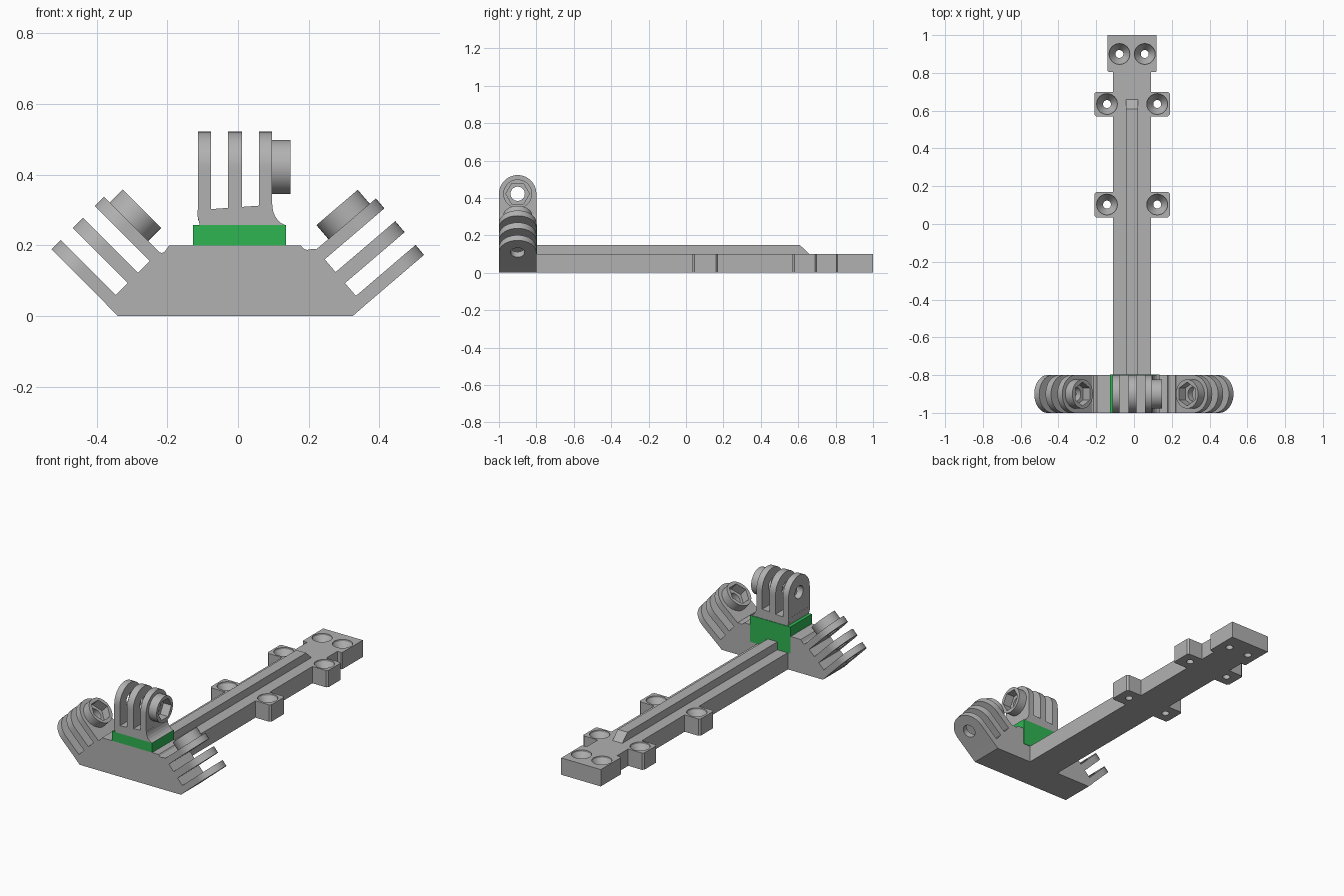
import bpy, bmesh, math
from mathutils import Matrix, Vector

if "Cube" in bpy.data.objects:
    bpy.data.objects.remove(bpy.data.objects["Cube"])


def material(name, rgb):
    m = bpy.data.materials.new(name)
    m.diffuse_color = (*rgb, 1)
    m.use_nodes = True
    m.node_tree.nodes["Principled BSDF"].inputs["Base Color"].default_value = m.diffuse_color
    return m


GREY = material("grey plastic", (0.44, 0.44, 0.44))
GREEN = material("green plastic", (0.028, 0.46, 0.085))


def finish(name, bm, mat):
    bmesh.ops.recalc_face_normals(bm, faces=bm.faces)
    me = bpy.data.meshes.new(name)
    bm.to_mesh(me)
    bm.free()
    me.materials.append(mat)
    ob = bpy.data.objects.new(name, me)
    bpy.context.collection.objects.link(ob)
    return ob


def prism(name, points, offset, mat=GREY):
    """Extrude a closed 3D outline along a vector."""
    bm = bmesh.new()
    face = bm.faces.new([bm.verts.new(p) for p in points])
    top = bmesh.ops.extrude_face_region(bm, geom=[face])["geom"]
    bmesh.ops.translate(bm, vec=Vector(offset),
                        verts=[v for v in top if isinstance(v, bmesh.types.BMVert)])
    return finish(name, bm, mat)


def front_prism(name, xz, mat=GREY, y0=-1.0, y1=-0.8):
    return prism(name, [(x, y0, z) for x, z in xz], (0, y1 - y0, 0), mat)


def smooth(ob):
    bpy.ops.object.select_all(action="DESELECT")
    ob.select_set(True)
    bpy.context.view_layer.objects.active = ob
    bpy.ops.object.shade_smooth_by_angle(angle=math.radians(30))


N = 48
ANGLES = [2 * math.pi * i / N for i in range(N)]


def circle(r):
    return [(r * math.cos(a), r * math.sin(a)) for a in ANGLES]


def hexagon(r):
    pts = []
    for a in ANGLES:
        d = r * math.cos(math.pi / 6) / math.cos(a % (math.pi / 3) - math.pi / 6)
        pts.append((d * math.cos(a), d * math.sin(a)))
    return pts


def tine_outline(r, drop):
    """Round top, straight sides running down to the root."""
    pts = []
    for a in ANGLES:
        c, s = math.cos(a), math.sin(a)
        d = r if s >= 0 else min(r / max(abs(c), 1e-6), drop / abs(s))
        pts.append((d * c, d * s))
    return pts


def tube(name, outer, inner, v0, v1, matrix):
    """Plate with a hole: two matching loops extruded along local x."""
    bm = bmesh.new()
    rings = [[bm.verts.new((v, y, z)) for y, z in loop]
             for v, loop in ((v0, outer), (v1, outer), (v1, inner), (v0, inner))]
    for k in range(4):
        a, b = rings[k], rings[(k + 1) % 4]
        for i in range(N):
            j = (i + 1) % N
            bm.faces.new((a[i], a[j], b[j], b[i]))
    bmesh.ops.transform(bm, matrix=matrix, verts=bm.verts)
    smooth(finish(name, bm, GREY))


def mount(label, x, z, tilt, side):
    """Three-tine hinge with a hexagonal nut boss on one side."""
    m = Matrix.Translation((x, -0.9, z)) @ Matrix.Rotation(math.radians(tilt), 4, "Y")
    for i, (v0, v1) in enumerate(((-0.105, -0.068), (-0.0205, 0.0205), (0.068, 0.105))):
        tube(f"{label}_tine_{i + 1}", tine_outline(0.1, 0.15), circle(0.038), v0, v1, m)
    tube(f"{label}_nut_boss", circle(0.077), hexagon(0.063), side * 0.104, side * 0.157, m)


# Hinges: upright, left and right
mount("upright", -0.0085, 0.422, 0, 1)
mount("left", -0.383, 0.193, -45, 1)
mount("right", 0.3825, 0.188, 49.5, -1)

# Cross block carrying the two tilted hinges
front_prism("cross_block", [
    (-0.34, 0), (0.325, 0), (0.358, 0.029), (0.221, 0.189), (0.21, 0.19), (0.195, 0.187),
    (0.185, 0.191), (0.178, 0.2), (-0.195, 0.2), (-0.207, 0.183), (-0.215, 0.178),
    (-0.224, 0.181), (-0.373, 0.033)])

# Green spacer and its back panel
front_prism("spacer", [(-0.128, 0.2), (0.136, 0.2), (0.136, 0.257), (-0.128, 0.257)], GREEN)
front_prism("spacer_back_panel",
            [(-0.128, 0.1), (0.136, 0.1), (0.136, 0.257), (-0.128, 0.257)],
            GREEN, -0.801, -0.797)

# Root of the upright hinge, with a fillet under the boss
fillet = [(0.147 - 0.05 * math.cos(a), 0.315 - 0.06 * math.sin(a))
          for a in (math.radians(d) for d in range(75, -1, -15))]
front_prism("upright_root", [(-0.108, 0.257), (0.136, 0.257)] + fillet +
            [(0.097, 0.30), (-0.114, 0.30), (-0.114, 0.28)][1:])

# Long bar with screw ears and end plate (half outline mirrored about its centre line)
CX = -0.01
half = [(0.10, -0.81)]
for y0, y1 in ((0.035, 0.17), (0.57, 0.70)):
    half += [(0.10, y0), (0.19, y0), (0.20, y0 + 0.01), (0.20, y1 - 0.01), (0.19, y1), (0.10, y1)]
half += [(0.10, 0.805), (0.125, 0.805), (0.13, 0.81), (0.13, 1.0)]
outline = [(CX + x, y, 0) for x, y in half] + [(CX - x, y, 0) for x, y in reversed(half)]
bar = prism("long_bar", outline, (0, 0, 0.1))

# Countersunk screw holes
holes = [(s * 0.133, y) for s in (-1, 1) for y in (0.103, 0.635)] + [(-0.067, 0.9), (0.067, 0.9)]
bm = bmesh.new()
profile = [(0.021, -0.02), (0.021, 0.04), (0.055, 0.09), (0.055, 0.12)]
for hx, hy in holes:
    rings = [[bm.verts.new((CX + hx + r * math.cos(a), hy + r * math.sin(a), z))
              for a in ANGLES[::2]] for r, z in profile]
    for a, b in zip(rings, rings[1:]):
        for i in range(len(a)):
            j = (i + 1) % len(a)
            bm.faces.new((a[i], a[j], b[j], b[i]))
    bm.faces.new(rings[0])
    bm.faces.new(rings[-1])
cutter = finish("screw_hole_cutter", bm, GREY)
cutter.hide_render = True
mod = bar.modifiers.new("screw_holes", "BOOLEAN")
mod.operation = "DIFFERENCE"
mod.solver = "EXACT"
mod.object = cutter
bpy.context.view_layer.objects.active = bar
bpy.ops.object.modifier_apply(modifier=mod.name)
bpy.data.objects.remove(cutter)
smooth(bar)

# Stiffening ridge with a sloped end
prism("ridge", [(-0.043, -0.81, 0.09), (-0.043, 0.67, 0.09), (-0.043, 0.66, 0.1),
                (-0.043, 0.61, 0.147), (-0.043, -0.81, 0.147)], (0.064, 0, 0))
